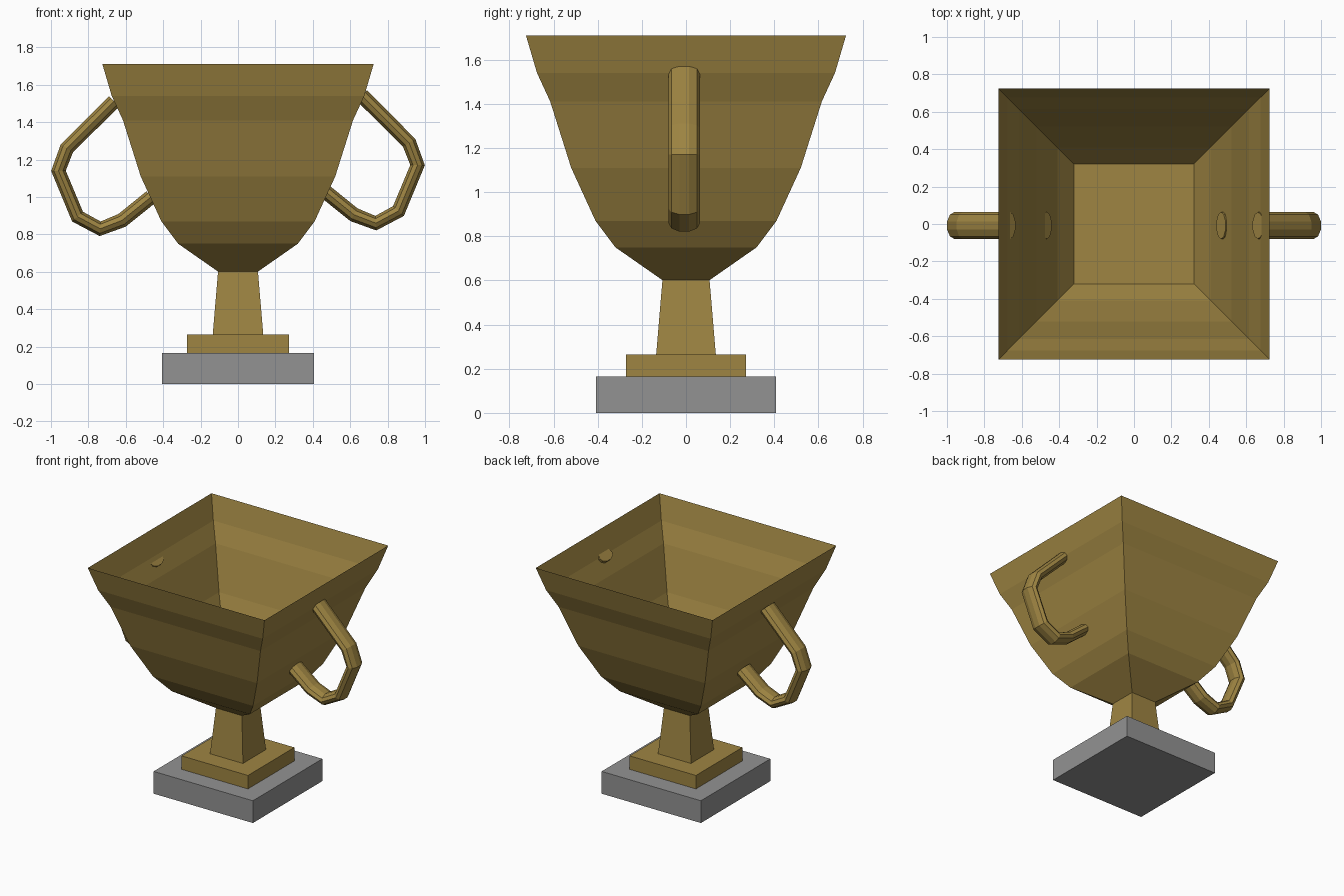
import bpy, bmesh
from math import sin, cos, pi
from mathutils import Vector

if "Cube" in bpy.data.objects:
    bpy.data.objects.remove(bpy.data.objects["Cube"])


def material(name, r, g, b):
    mat = bpy.data.materials.new(name)
    mat.diffuse_color = (r, g, b, 1)
    mat.use_nodes = True
    mat.node_tree.nodes["Principled BSDF"].inputs["Base Color"].default_value = mat.diffuse_color
    return mat


brass = material("brass", 0.345, 0.235, 0.055)
stone = material("stone", 0.29, 0.29, 0.29)


def loft(name, rings, mat, caps=(True, True)):
    """Skin a list of equal-length point rings into one flat-faced object."""
    bm = bmesh.new()
    loops = [[bm.verts.new(p) for p in ring] for ring in rings]
    for a, b in zip(loops, loops[1:]):
        n = len(a)
        for i in range(n):
            bm.faces.new((a[i], a[(i + 1) % n], b[(i + 1) % n], b[i]))
    if caps[0]:
        bm.faces.new(loops[0][::-1])
    if caps[1]:
        bm.faces.new(loops[-1])
    bmesh.ops.recalc_face_normals(bm, faces=bm.faces)
    mesh = bpy.data.meshes.new(name)
    bm.to_mesh(mesh)
    bm.free()
    mesh.materials.append(mat)
    bpy.context.collection.objects.link(bpy.data.objects.new(name, mesh))


def square(r, z):
    return [(-r, -r, z), (r, -r, z), (r, r, z), (-r, r, z)]


# stepped base and stem
loft("base", [square(0.407, 0), square(0.407, 0.165)], stone)
loft("plate", [square(0.272, 0.165), square(0.272, 0.265)], brass)
loft("stem", [square(0.135, 0.265), square(0.106, 0.61)], brass)

# open square bowl, thin walled, standing on a tapered underside with a flat floor
profile = [(0.32, 0.75), (0.41, 0.87), (0.52, 1.11),
           (0.615, 1.41), (0.675, 1.54), (0.725, 1.71)]
loft("bowl", [square(r, z) for r, z in profile], brass, (False, False))
loft("bowl_underside", [square(0.105, 0.60), square(0.32, 0.75)], brass)

# handles: flattened tube swept along a bent path
path = [Vector((x, 0, z)) for x, z in
        [(0.662, 1.542), (0.915, 1.29), (0.96, 1.17),
         (0.858, 0.925), (0.737, 0.86), (0.62, 0.905), (0.465, 1.03)]]
rings = []
for i, p in enumerate(path):
    d_in = (p - path[max(i - 1, 0)]).normalized()
    d_out = (path[min(i + 1, len(path) - 1)] - p).normalized()
    t = (d_in + d_out).normalized()
    side = Vector((t.z, 0, -t.x))
    rings.append([p + side * 0.041 * cos(a) + Vector((0, 0.072 * sin(a) - 0.008, 0))
                  for a in [2 * pi * (k + 0.5) / 10 for k in range(10)]])
for name, s, dz in (("right_handle", 1, 0), ("left_handle", -1, -0.03)):
    loft(name, [[(s * v.x, v.y, v.z + dz) for v in r] for r in rings], brass)
